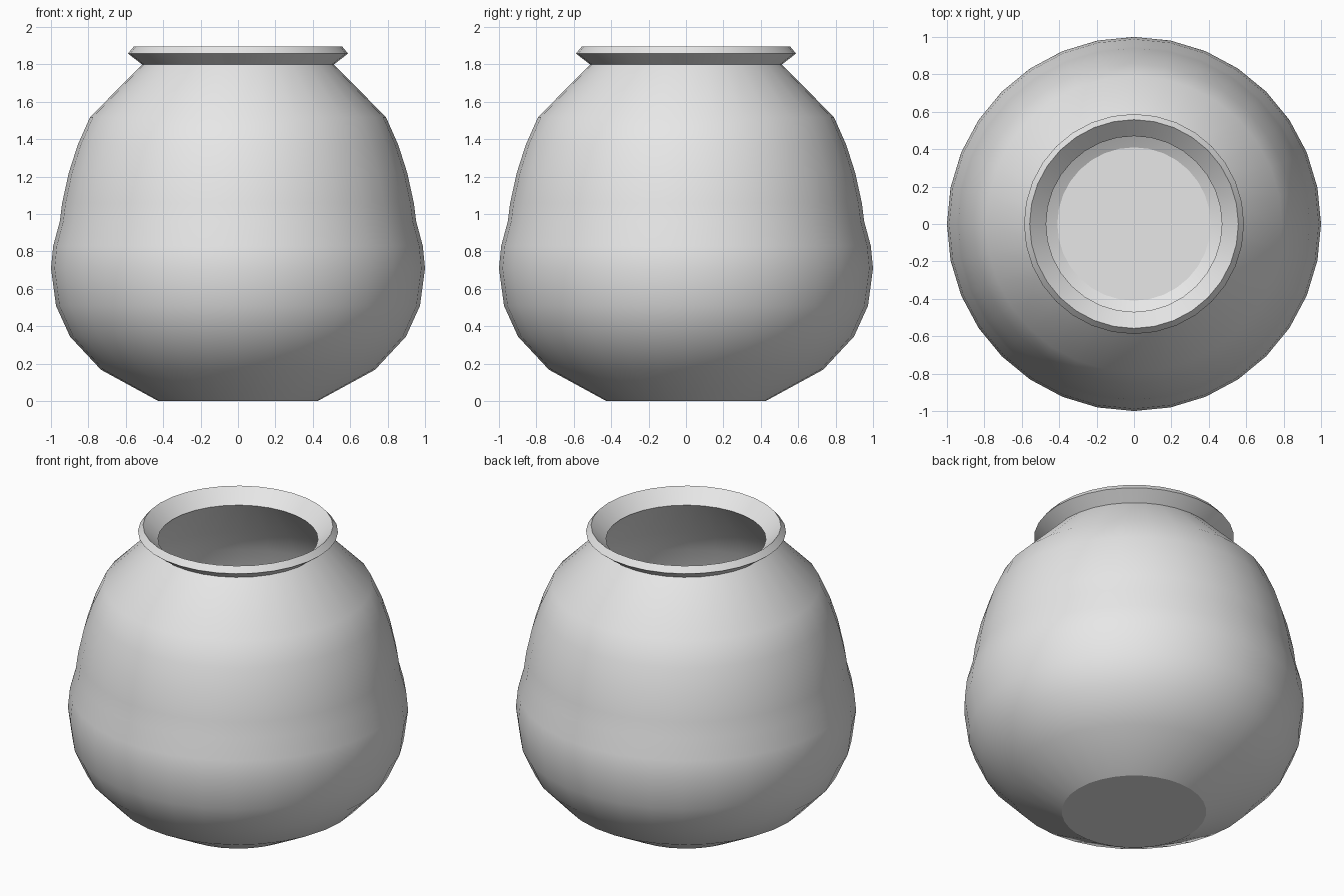
import bpy, bmesh, math

if "Cube" in bpy.data.objects:
    bpy.data.objects.remove(bpy.data.objects["Cube"])

SIDES = 32

clay = bpy.data.materials.new("pale_grey_clay")
clay.diffuse_color = (0.8, 0.8, 0.8, 1.0)
clay.use_nodes = True
clay.node_tree.nodes["Principled BSDF"].inputs["Base Color"].default_value = clay.diffuse_color

# Outer wall, flared lip, then the inner wall down to the floor (radius, height)
profile = [
    (0.425, 0.0), (0.733, 0.168), (0.898, 0.345), (0.973, 0.51), (1.0, 0.71),
    (0.988, 0.83), (0.953, 0.96), (0.94, 1.06), (0.905, 1.22), (0.857, 1.37),
    (0.791, 1.518), (0.513, 1.80), (0.588, 1.858), (0.558, 1.895),
    (0.47, 1.81), (0.755, 1.50), (0.82, 1.36), (0.867, 1.21), (0.90, 1.06),
    (0.913, 0.96), (0.948, 0.83), (0.96, 0.71), (0.934, 0.52), (0.866, 0.37),
    (0.71, 0.20), (0.41, 0.04),
]


def lathe(name, points, sides):
    bm = bmesh.new()
    rings = []
    for r, z in points:
        rings.append([bm.verts.new((r * math.cos(2 * math.pi * i / sides),
                                    r * math.sin(2 * math.pi * i / sides), z))
                      for i in range(sides)])
    for a, b in zip(rings, rings[1:]):
        for i in range(sides):
            j = (i + 1) % sides
            bm.faces.new((a[i], a[j], b[j], b[i]))
    bm.faces.new(rings[0][::-1])   # underside
    bm.faces.new(rings[-1])        # inner floor
    bmesh.ops.recalc_face_normals(bm, faces=bm.faces)
    mesh = bpy.data.meshes.new(name)
    bm.to_mesh(mesh)
    bm.free()
    obj = bpy.data.objects.new(name, mesh)
    bpy.context.collection.objects.link(obj)
    return obj


# Hollow round pot
pot = lathe("pot", profile, SIDES)
pot.data.materials.append(clay)
bpy.context.view_layer.objects.active = pot
pot.select_set(True)
bpy.ops.object.shade_smooth_by_angle(angle=math.radians(25))
